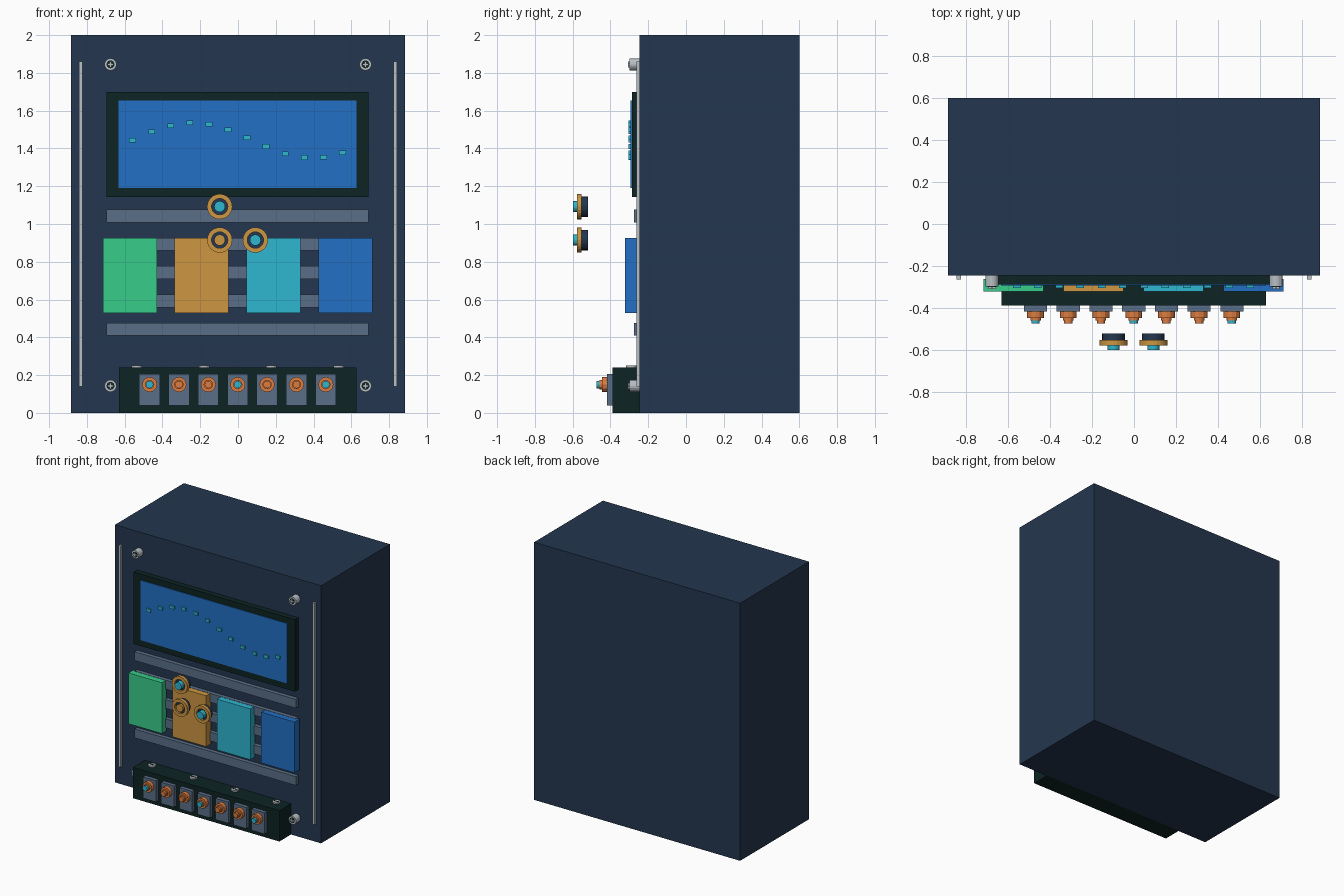
import bpy, bmesh, math
from mathutils import Matrix

cube = bpy.data.objects.get("Cube")
if cube:
    bpy.data.objects.remove(cube, do_unlink=True)


def material(name, r, g, b):
    lin = lambda c: ((c / 255 + 0.055) / 1.055) ** 2.4
    colour = (lin(r), lin(g), lin(b), 1)
    m = bpy.data.materials.new(name)
    m.use_nodes = True
    m.diffuse_color = colour
    m.node_tree.nodes["Principled BSDF"].inputs["Base Color"].default_value = colour
    return m


NAVY = material("navy", 36, 54, 78)
BLACK = material("green black", 14, 35, 35)
BLUE = material("blue", 34, 112, 196)
CYAN = material("cyan", 46, 182, 208)
GREEN = material("green", 56, 204, 138)
GOLD = material("gold", 205, 150, 66)
COPPER = material("copper", 220, 124, 64)
SLATE = material("slate grey", 90, 110, 135)
SILVER = material("silver", 184, 192, 196)


def finish(name, bm, mat):
    mesh = bpy.data.meshes.new(name)
    bmesh.ops.recalc_face_normals(bm, faces=bm.faces)
    bm.to_mesh(mesh)
    bm.free()
    mesh.materials.append(mat)
    obj = bpy.data.objects.new(name, mesh)
    bpy.context.collection.objects.link(obj)
    return obj


def box(name, mat, x, y, z):
    """Box spanning the given (low, high) pairs."""
    bm = bmesh.new()
    bmesh.ops.create_cube(bm, size=1)
    for v in bm.verts:
        for i, (lo, hi) in enumerate((x, y, z)):
            v.co[i] = lo + (v.co[i] + 0.5) * (hi - lo)
    return finish(name, bm, mat)


def disc(name, mat, x, z, r, y0, y1, sides=24):
    """Cylinder along the front-back axis."""
    bm = bmesh.new()
    bmesh.ops.create_cone(bm, cap_ends=True, segments=sides, radius1=r, radius2=r, depth=abs(y1 - y0))
    bmesh.ops.transform(bm, verts=bm.verts, matrix=Matrix.Translation((x, (y0 + y1) / 2, z))
                        @ Matrix.Rotation(math.pi / 2, 4, "X"))
    return finish(name, bm, mat)


def ring(name, mat, x, z, outer, inner, y0, y1, sides=24):
    """Flat washer spun around the front-back axis."""
    bm = bmesh.new()
    section = [(outer, y0), (outer, y1), (inner, y1), (inner, y0)]
    loops = []
    for i in range(sides):
        a = math.tau * i / sides
        loops.append([bm.verts.new((x + r * math.cos(a), y, z + r * math.sin(a))) for r, y in section])
    for i in range(sides):
        p, q = loops[i], loops[(i + 1) % sides]
        for k in range(4):
            n = (k + 1) % 4
            bm.faces.new((p[k], p[n], q[n], q[k]))
    return finish(name, bm, mat)


# Cabinet and side rails
box("cabinet", NAVY, (-0.885, 0.885), (-0.245, 0.6), (0, 2))
for side, s in (("right", -1), ("left", 1)):
    box(side + "_rail", SILVER, (s * 0.833 - 0.01, s * 0.833 + 0.01), (-0.263, -0.24), (0.14, 1.86))

# Corner screws
for s in (-1, 1):
    for z in (0.143, 1.845):
        x = s * 0.675
        disc("corner_screw", SILVER, x, z, 0.032, -0.245, -0.298, 16)
        disc("screw_recess", BLACK, x, z, 0.021, -0.297, -0.3, 16)
        box("screw_cross_bar", SILVER, (x - 0.016, x + 0.016), (-0.308, -0.298), (z - 0.005, z + 0.005))
        box("screw_cross_post", SILVER, (x - 0.005, x + 0.005), (-0.308, -0.298), (z - 0.016, z + 0.016))

# Display with a wave of small markers
box("display_bezel", BLACK, (-0.695, 0.69), (-0.287, -0.24), (1.142, 1.7))
box("display_screen", BLUE, (-0.632, 0.627), (-0.293, -0.28), (1.19, 1.655))
for i in range(12):
    x, z = -0.558 + 0.101 * i, 1.443 + 0.093 * math.sin(i / 2)
    box("wave_marker", CYAN, (x - 0.018, x + 0.018), (-0.304, -0.285), (z - 0.012, z + 0.012))

# Mounting bars and plug-in modules
for i in range(5):
    z = 0.443 + 0.15 * i
    box("mounting_bar", SLATE, (-0.695, 0.69), (-0.276, -0.24), (z - 0.034, z + 0.034))
for i, mat in enumerate((GREEN, GOLD, CYAN, BLUE)):
    x = -0.572 + 0.38 * i
    box("module", mat, (x - 0.143, x + 0.143), (-0.322, -0.262), (0.53, 0.925))

# Knobs standing ahead of the panel
for x, z, mat in ((-0.097, 1.092, CYAN), (-0.097, 0.915, GOLD), (0.092, 0.915, CYAN)):
    disc("knob_base", NAVY, x, z, 0.054, -0.52, -0.562)
    ring("knob_ring", GOLD, x, z, 0.067, 0.043, -0.552, -0.578)
    disc("knob_cap", mat, x, z, 0.029, -0.56, -0.598 if mat is CYAN else -0.58)

# Terminal block with top screws
box("terminal_block", BLACK, (-0.63, 0.627), (-0.388, -0.24), (0, 0.24))
for i in range(4):
    x = -0.535 + 0.356 * i
    bolt = disc("block_screw", SILVER, 0, 0, 0.028, -0.01, 0.01, 12)
    bolt.rotation_euler.x = math.pi / 2
    bolt.location = (x, -0.29, 0.24)
    box("block_screw_slot", BLACK, (x - 0.02, x + 0.02), (-0.294, -0.286), (0.245, 0.252))

# Terminals
for i in range(7):
    x, z = -0.468 + 0.1555 * i, 0.15
    box("terminal_plate", SLATE, (x - 0.055, x + 0.055), (-0.417, -0.38), (0.04, 0.205))
    disc("terminal_nut", COPPER, x, z, 0.04, -0.41, -0.446, 12)
    disc("terminal_stud", COPPER, x, z, 0.025, -0.44, -0.458, 12)
    disc("terminal_tip", CYAN if i % 3 == 0 else COPPER, x, z, 0.02, -0.45, -0.474, 12)
